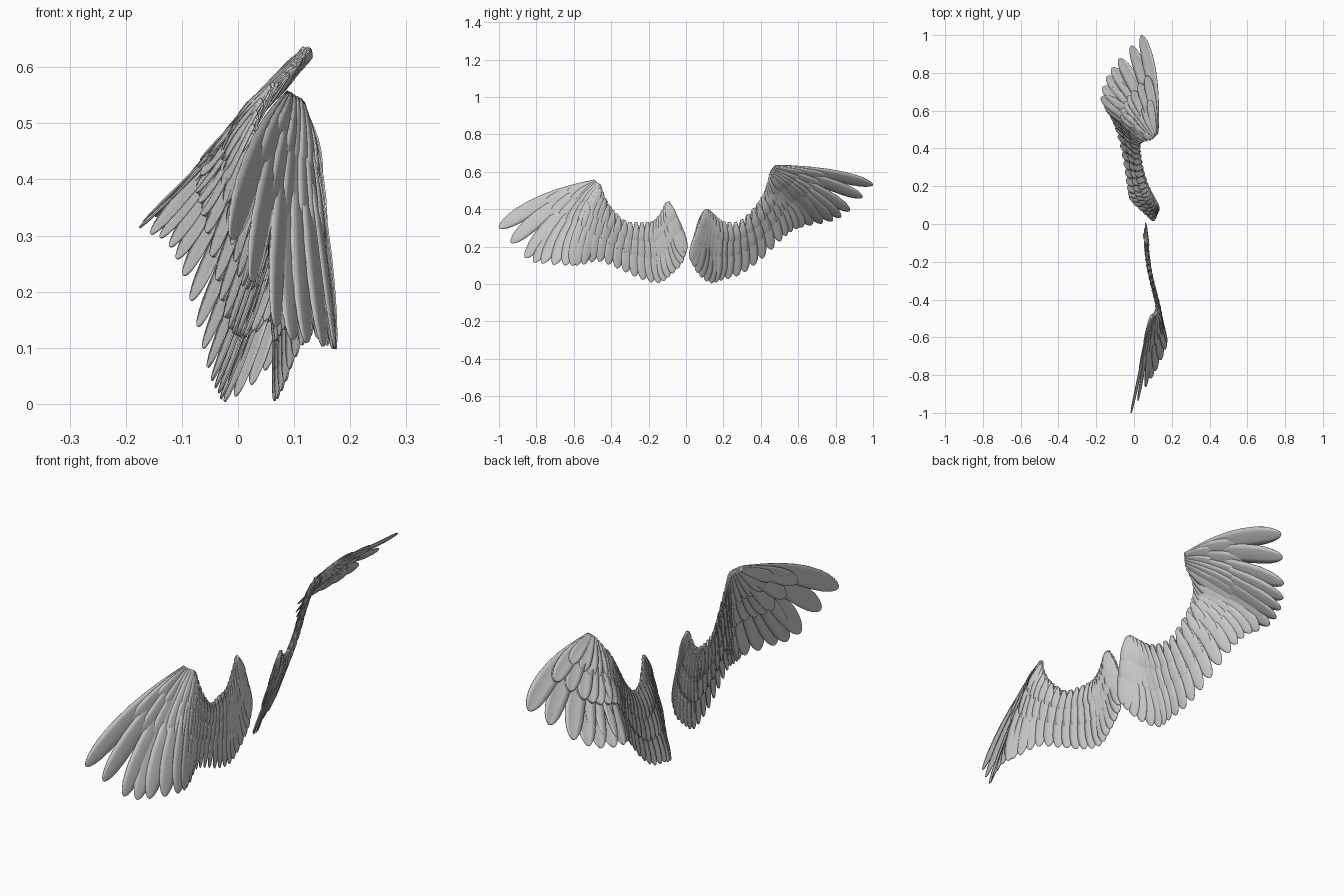
import bpy, bmesh, math
from mathutils import Vector

if "Cube" in bpy.data.objects:
    bpy.data.objects.remove(bpy.data.objects["Cube"])

# Stations along each wing, shoulder to wing tip: feather root xyz, feather tip xyz
RIGHT = [(.125, .10, .39, .085, .03, .12), (.12, .115, .40, .04, .07, .05),
         (.10, .15, .37, -.02, .13, .005), (.075, .20, .335, -.035, .19, .02),
         (.05, .28, .335, -.05, .29, .05), (.035, .36, .40, -.07, .40, .13),
         (.03, .42, .49, -.10, .51, .235), (.05, .44, .55, -.13, .58, .29),
         (.09, .45, .59, -.175, .67, .315), (.105, .46, .61, -.145, .78, .335),
         (.11, .465, .62, -.08, .875, .39), (.12, .475, .63, .04, 1, .53)]
LEFT = [(.06, -.095, .44, .065, -.005, .17), (.065, -.11, .43, .065, -.03, .10),
        (.065, -.14, .37, .065, -.09, .04), (.07, -.18, .335, .065, -.15, .005),
        (.08, -.25, .33, .08, -.25, .03), (.10, -.33, .34, .10, -.36, .08),
        (.12, -.41, .42, .13, -.47, .12), (.12, -.45, .50, .165, -.57, .10),
        (.115, -.46, .53, .172, -.65, .10), (.11, -.47, .54, .12, -.77, .11),
        (.10, -.48, .545, .065, -.86, .14), (.09, -.485, .55, -.015, -1, .30)]

# Half-width profile of a feather: (fraction of length, fraction of half width)
PROFILE = [(0, .22), (.08, .36), (.2, .56), (.35, .76), (.5, .91), (.65, 1), (.78, .98),
           (.87, .85), (.93, .66), (.97, .44), (.99, .25), (1, .06)]


def station(rows, t):
    """Smoothly interpolated root and tip at parameter t."""
    n = len(rows) - 1
    i = max(0, min(int(t), n - 1))
    f = t - i
    p = [rows[max(0, min(k, n))] for k in (i - 1, i, i + 1, i + 2)]
    v = [.5 * (2 * b + (c - a) * f + (2 * a - 5 * b + 4 * c - d) * f * f
               + (3 * b - a - 3 * c + d) * f ** 3) for a, b, c, d in zip(*p)]
    return Vector(v[:3]), Vector(v[3:])


def add_feather(bm, rows, t, length, width, offset, bow, roll):
    root, tip = station(rows, t)
    lo, hi = station(rows, max(0, t - .3)), station(rows, min(len(rows) - 1, t + .3))
    axis = (tip - root).normalized()
    along = (hi[1] - lo[1]) + (hi[0] - lo[0])
    side = (along - axis * along.dot(axis)).normalized()
    normal = axis.cross(side).normalized()
    if normal.x < 0:
        normal = -normal
    flat = side
    side = (side * math.cos(roll) + normal * math.sin(roll)).normalized()
    span = (tip - root).length * length
    rings = []
    for s, w in PROFILE:
        arc = math.sin(math.pi * s)
        c = root + axis * span * s + flat * bow * span * arc
        c += normal * (offset * (.35 + .65 * arc) + .012 * span * arc)
        ring = []
        for u in (-1, -.5, 0, .5, 1):
            camber = normal * (.05 * width * (1 - u * u) * w)
            ring.append(bm.verts.new(c + side * (u * w * width / 2) + camber))
        rings.append(ring)
    for a, b in zip(rings, rings[1:]):
        for k in range(4):
            bm.faces.new((a[k], a[k + 1], b[k + 1], b[k]))


def feather_row(name, rows, t0, t1, count, length, width, offset=0, bow=0, roll=.1):
    bm = bmesh.new()
    for i in range(count):
        t = t0 + (t1 - t0) * i / (count - 1)
        add_feather(bm, rows, t, length, width, offset, bow, roll)
    bmesh.ops.recalc_face_normals(bm, faces=bm.faces)
    mesh = bpy.data.meshes.new(name)
    bm.to_mesh(mesh)
    bm.free()
    ob = bpy.data.objects.new(name, mesh)
    bpy.context.collection.objects.link(ob)
    solid = ob.modifiers.new("thickness", 'SOLIDIFY')
    solid.thickness = .003
    solid.offset = 0
    bpy.context.view_layer.objects.active = ob
    ob.select_set(True)
    bpy.ops.object.shade_smooth_by_angle(angle=math.radians(40))
    ob.select_set(False)


for label, rows in (("right_wing", RIGHT), ("left_wing", LEFT)):
    # Long flight feathers
    feather_row(label + "_primaries", rows, 7.5, 11, 8, 1, .085, bow=.035)
    feather_row(label + "_secondaries", rows, 0, 7.2, 18, 1, .062)
    # Shorter covering feathers on both faces
    for face, sign in (("outer", 1), ("inner", -1)):
        feather_row(f"{label}_{face}_primary_coverts", rows, 7.4, 10.9, 8, .6, .066,
                    sign * .007, .03)
        feather_row(f"{label}_{face}_small_primary_coverts", rows, 7.3, 10.8, 7, .36, .052,
                    sign * .012, .02)
        feather_row(f"{label}_{face}_secondary_coverts", rows, .1, 7.1, 18, .68, .052,
                    sign * .006)
        feather_row(f"{label}_{face}_small_secondary_coverts", rows, .1, 7.2, 20, .42, .044,
                    sign * .010)
